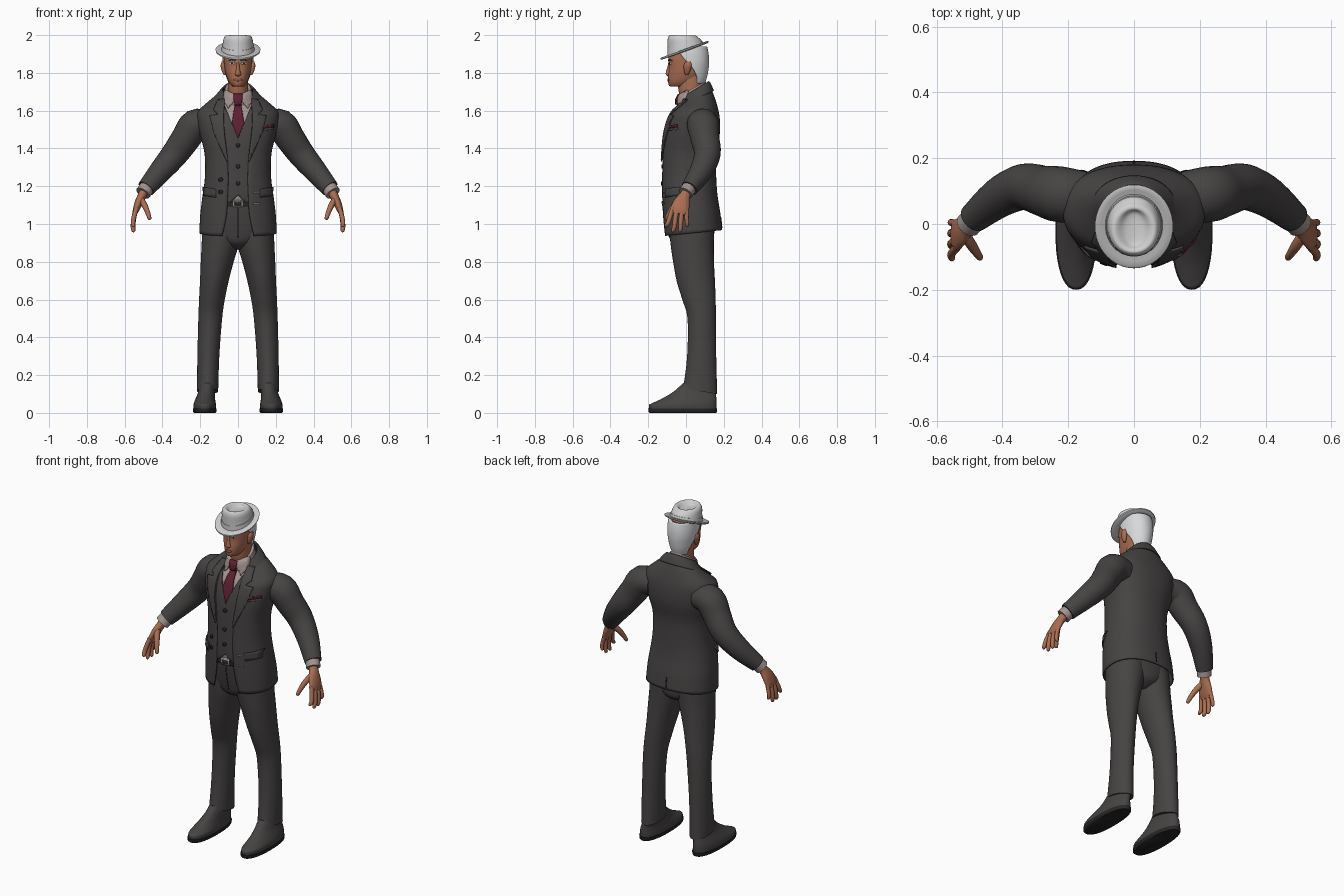
import bpy, bmesh, math
from mathutils import Vector
from mathutils.bvhtree import BVHTree

COLOURS = {"suit": (.062, .057, .056), "hat_felt": (.62, .62, .62), "skin": (.40, .155, .085),
           "tie_red": (.11, .014, .03), "shirt": (.37, .30, .28), "hair_white": (.68, .70, .71),
           "dark_leather": (.022, .02, .02), "metal": (.33, .32, .31), "lips": (.26, .075, .05)}
MATS = {}
for key, c in COLOURS.items():
    MATS[key] = bpy.data.materials.new(key)
    MATS[key].diffuse_color = (*c, 1)


def spline(rows, k):
    """Catmull-Rom refinement of a list of equal-length tuples."""
    out = []
    for i in range(len(rows) - 1):
        p = [rows[max(i - 1, 0)], rows[i], rows[i + 1], rows[min(i + 2, len(rows) - 1)]]
        for j in range(k):
            t = j / k
            out.append(tuple(.5 * (2 * b + (c - a) * t + (2 * a - 5 * b + 4 * c - d) * t * t
                                   + (3 * b - a - 3 * c + d) * t ** 3) for a, b, c, d in zip(*p)))
    return out + [rows[-1]]


def finish(name, bm, mat, mirror=False, thick=0, offset=-1):
    bmesh.ops.recalc_face_normals(bm, faces=bm.faces)
    me = bpy.data.meshes.new(name)
    bm.to_mesh(me)
    tree = BVHTree.FromBMesh(bm)
    bm.free()
    me.materials.append(MATS[mat])
    me.polygons.foreach_set("use_smooth", [True] * len(me.polygons))
    me.set_sharp_from_angle(angle=math.radians(45))
    ob = bpy.data.objects.new(name, me)
    bpy.context.collection.objects.link(ob)
    if thick:
        s = ob.modifiers.new("thickness", "SOLIDIFY")
        s.thickness, s.offset = thick, offset
    if mirror:
        ob.modifiers.new("mirror", "MIRROR")
    return tree


def skin_rings(rings, closed):
    bm = bmesh.new()
    vs = [[bm.verts.new(p) for p in r] for r in rings]
    n = len(vs[0])
    for a, b in zip(vs, vs[1:]):
        for i in range(n if closed else n - 1):
            j = (i + 1) % n
            bm.faces.new((a[i], a[j], b[j], b[i]))
    if closed:
        bm.faces.new(vs[0][::-1])
        bm.faces.new(vs[-1])
    return bm


def sec(z, yf, yb, hw, pw=2, tilt=0, cx=0, gap=0):
    """Cross-section: front y, back y, half width, roundness, tilt, centre x, half gap at the front."""
    return (cx, (yf + yb) / 2, z, hw, (yb - yf) / 2, pw, tilt, gap)


def loft_bm(rows, n=40, k=4):
    rings, is_open = [], any(r[7] for r in rows)
    for cx, cy, z, hw, hd, pw, tilt, gap in spline(rows, k):
        a = math.asin(min(1, gap / hw) ** (pw / 2)) if gap < 1 else math.radians(gap)
        ring = []
        for i in range(n + (1 if is_open else 0)):
            t = a + (2 * math.pi - 2 * a) * i / n
            s, c = math.sin(t), math.cos(t)
            dy = -hd * math.copysign(abs(c) ** (2 / pw), c)
            ring.append((cx + hw * math.copysign(abs(s) ** (2 / pw), s), cy + dy, z + tilt * dy))
        rings.append(ring)
    return skin_rings(rings, not is_open)


def loft(name, rows, mat, n=40, k=4, **kw):
    return finish(name, loft_bm(rows, n, k), mat, **kw)


def tube(name, rows, mat, n=20, k=4):
    """Limb along (x, y, z, radius in y, radius across), mirrored."""
    pts, rings = spline(rows, k), []
    for i, p in enumerate(pts):
        t = (Vector(pts[min(i + 1, len(pts) - 1)][:3]) - Vector(pts[max(i - 1, 0)][:3])).normalized()
        u = Vector((0, 1, 0))
        u = (u - t * u.dot(t)).normalized()
        v = t.cross(u)
        rings.append([Vector(p[:3]) + u * p[3] * math.cos(2 * math.pi * j / n)
                      + v * p[4] * math.sin(2 * math.pi * j / n) for j in range(n)])
    finish(name, skin_rings(rings, True), mat, mirror=True)


def plate(name, outline, tree, mat, off=.004, thick=.004, mirror=False, side=-1):
    """Thin piece with an x-z outline, laid on the surface in the tree."""
    bm = bmesh.new()
    bm.faces.new([bm.verts.new((x, 0, z)) for x, z in outline])
    for axis, step in ((0, .015), (2, .02)):
        lo, hi = min(p[axis // 2] for p in outline), max(p[axis // 2] for p in outline)
        for i in range(math.ceil(lo / step), math.floor(hi / step) + 1):
            co, no = [0, 0, 0], [0, 0, 0]
            co[axis], no[axis] = i * step, 1
            bmesh.ops.bisect_plane(bm, geom=bm.verts[:] + bm.edges[:] + bm.faces[:], plane_co=co, plane_no=no)
    for v in bm.verts:
        loc, nrm, _, _ = tree.ray_cast(Vector((v.co.x, side, v.co.z)), Vector((0, -side, 0)))
        if loc is None:
            loc, nrm, _, _ = tree.find_nearest(Vector((v.co.x, side * .1, v.co.z)))
        v.co = loc + nrm * off
    finish(name, bm, mat, mirror, thick, 0)


def disc(x, z, rx, rz):
    return [(x + rx * math.cos(i * math.pi / 6), z + rz * math.sin(i * math.pi / 6)) for i in range(12)]


def box(x0, x1, z0, z1, slant=0):
    return [(x0, z0), (x1, z0 + slant), (x1, z1 + slant), (x0, z1)]


# Jacket body, open at the front
J = [sec(.952, -.12, .192, .205, 2.3, .1, 0, .085), sec(1.05, -.126, .182, .2, 2.3, .04, 0, .062),
     sec(1.15, -.13, .167, .188, 2.3, 0, 0, .055), sec(1.25, -.13, .16, .175, 2.3, 0, 0, .052),
     sec(1.37, -.128, .16, .177, 2.3, 0, 0, .058), sec(1.47, -.12, .178, .2, 2.3, 0, 0, .07),
     sec(1.54, -.103, .18, .214, 2.3, 0, 0, .075), sec(1.595, -.08, .172, .212, 2.3, .05, 0, .075),
     sec(1.64, -.05, .155, .165, 2.2, .2, 0, .072), sec(1.675, -.03, .135, .118, 2, .45, 0, .07),
     sec(1.705, -.025, .12, .085, 2, .6, 0, .066)]
loft("jacket", J, "suit", n=56, thick=.008)
bm = loft_bm([r[:7] + (0,) for r in J], 56)
bmesh.ops.recalc_face_normals(bm, faces=bm.faces)
coat = BVHTree.FromBMesh(bm)
bm.free()
loft("jacket_collar", [sec(1.665, -.04, .148, .128, 2, .42, 0, .085), sec(1.695, -.035, .133, .1, 2, .55, 0, .08),
                       sec(1.712, -.028, .12, .083, 2, .6, 0, .07)], "suit", thick=.008)
plate("lapel", [(.068, 1.66), (.105, 1.655), (.128, 1.6), (.105, 1.578), (.148, 1.572), (.125, 1.48),
                (.058, 1.33), (.052, 1.34), (.07, 1.47), (.076, 1.56)], coat, "suit", .006, .006, True)
plate("pocket_flap", box(.115, .18, 1.14, 1.185, .01), coat, "suit", .004, .006, True)
plate("breast_pocket", box(.125, .187, 1.492, 1.503, .008), coat, "suit")
plate("pocket_square", box(.13, .185, 1.505, 1.519, .008), coat, "tie_red")
for z in (1.235, 1.17):
    plate("jacket_button", disc(-.09, z, .011, .011), coat, "dark_leather", .005, .006)
for z in (1.165, 1.105):
    plate("buttonhole", box(.08, .115, z, z + .005), coat, "metal", .003, .003)
plate("back_vent", box(-.003, .003, .98, 1.04), coat, "dark_leather", .001, .002, side=1)

# Shirt body and standing collar
inner = [sec(1.09, -.108, .14, .165, 2.3)]
inner += [(cx, cy, z, hw - .016, hd - .015, pw, tilt, 0) for cx, cy, z, hw, hd, pw, tilt, _ in J[2:9]]
inner += [sec(1.668, -.04, .115, .09, 2, .45), sec(1.69, -.042, .108, .074, 2, .55),
          sec(1.716, -.04, .104, .068, 2, .58)]
shirt = loft("shirt", inner, "shirt", n=48)
plate("shirt_collar", [(.008, 1.678), (.04, 1.692), (.066, 1.705), (.074, 1.65), (.052, 1.607), (.022, 1.645)],
      shirt, "shirt", .007, .006, True)
plate("tie", [(-.022, 1.675), (-.016, 1.632), (-.033, 1.53), (0, 1.45), (.033, 1.53), (.016, 1.632), (.022, 1.675)],
      shirt, "tie_red", .007, .008)
plate("tie_knot", [(-.023, 1.678), (-.014, 1.634), (.014, 1.634), (.023, 1.678)], shirt, "tie_red", .012, .008)

# Waistcoat
plate("waistcoat", [(0, 1.155), (.04, 1.115), (.1, 1.135), (.1, 1.6), (.07, 1.62), (0, 1.46)],
      shirt, "suit", .007, .008, True)
for z in (1.415, 1.305, 1.215):
    plate("waistcoat_button", disc(0, z, .011, .011), shirt, "dark_leather", .013, .006)

# Sleeves, cuffs and hands
tube("sleeve", [(.15, .085, 1.53, .075, .07), (.225, .09, 1.525, .085, .083), (.275, .1, 1.455, .077, .078),
                (.335, .113, 1.37, .07, .071), (.41, .08, 1.28, .061, .061), (.487, .018, 1.188, .045, .048)], "suit", 28)
tube("shirt_cuff", [(.47, .03, 1.21, .038, .04), (.503, -.002, 1.163, .039, .041)], "shirt", 24, 1)
tube("palm", [(.49, .012, 1.185, .027, .025), (.508, -.006, 1.15, .029, .023), (.525, -.022, 1.115, .043, .021),
              (.54, -.034, 1.075, .049, .017), (.547, -.038, 1.052, .042, .011)], "skin")
for i, name in enumerate(("index_finger", "middle_finger", "ring_finger", "little_finger")):
    y0, y1 = -.07 + .024 * i, -.105 + .037 * i
    z1, r = (.985, .957, .957, .985)[i], (.0125, .013, .0125, .011)[i]
    tube(name, [(.537, y0, 1.085, r, r), (.55, .6 * y0 + .4 * y1, 1.04, r, r),
                (.556, .3 * y0 + .7 * y1, .3 * 1.06 + .7 * z1, r * .95, r * .95),
                (.553, y1, z1 + .006, r * .75, r * .75), (.552, y1, z1, r * .3, r * .3)], "skin", 12, 3)
tube("thumb", [(.517, -.028, 1.135, .018, .016), (.495, -.062, 1.1, .017, .016), (.478, -.088, 1.06, .013, .013),
               (.468, -.102, 1.03, .01, .01), (.466, -.105, 1.024, .004, .004)], "skin", 12, 3)

# Trousers and belt
loft("trouser_leg", [sec(.115, -.015, .165, .056, 2, -.17, .161), sec(.3, .006, .16, .058, 1.9, 0, .157),
                     sec(.5, .008, .158, .063, 1.9, 0, .147), sec(.6, -.02, .157, .068, 1.9, 0, .138),
                     sec(.7, -.05, .153, .076, 1.9, 0, .125), sec(.8, -.068, .148, .087, 2, 0, .11),
                     sec(.88, -.08, .147, .097, 2, 0, .096), sec(.97, -.088, .147, .103, 2, 0, .085),
                     sec(1.08, -.09, .14, .1, 2, 0, .07)], "suit", mirror=True)
hips = loft("trouser_hips", [sec(.865, -.02, .09, .05), sec(.9, -.075, .14, .12), sec(.96, -.095, .15, .17, 2.3),
                             sec(1.05, -.112, .15, .17, 2.3), sec(1.125, -.119, .14, .165, 2.3)], "suit")
plate("belt", box(-.085, .085, 1.092, 1.128), hips, "dark_leather", .003)
plate("belt_buckle", box(-.027, .027, 1.09, 1.13), hips, "metal", .007)
plate("buckle_hole", box(-.017, .017, 1.1, 1.12), hips, "dark_leather", .009)
plate("fly_seam", box(-.002, .002, .93, 1.085), hips, "dark_leather", .001, .002)

# Shoes
loft("shoe_sole", [sec(0, -.192, .16, .056, 2.3, 0, .176), sec(.006, -.199, .164, .062, 2.3, 0, .176),
                   sec(.022, -.2, .165, .063, 2.3, 0, .176)], "dark_leather", k=1, mirror=True)
loft("shoe", [sec(.02, -.194, .16, .059, 2.3, 0, .176), sec(.042, -.196, .162, .06, 2.2, 0, .176),
              sec(.06, -.175, .162, .056, 2.1, .04, .175), sec(.082, -.12, .16, .05, 2, .02, .172),
              sec(.11, -.062, .158, .045, 2, -.05, .166), sec(.15, -.015, .15, .042, 2, -.1, .162)],
     "suit", mirror=True)

# Head, neck and face
loft("neck", [sec(1.62, -.02, .09, .055), sec(1.69, -.036, .09, .054), sec(1.75, -.045, .095, .054),
              sec(1.8, -.04, .1, .054)], "skin")
face = loft("head", [sec(1.727, -.078, .0, .022), sec(1.733, -.09, .03, .034), sec(1.755, -.095, .06, .05, 2.1),
                     sec(1.79, -.094, .09, .063, 2.2), sec(1.83, -.09, .1, .071, 2.2), sec(1.88, -.092, .106, .075, 2.2),
                     sec(1.93, -.08, .106, .074, 2.1)], "skin", n=48)
loft("nose", [sec(1.782, -.097, -.07, .01), sec(1.79, -.106, -.07, .017), sec(1.802, -.107, -.07, .014),
              sec(1.83, -.099, -.07, .009), sec(1.86, -.092, -.07, .008)], "skin", 16)
loft("ear", [sec(1.79, -.004, .012, .006, 2, 0, .07), sec(1.81, -.01, .022, .011, 2, 0, .075),
             sec(1.84, -.012, .03, .013, 2, 0, .079), sec(1.86, -.002, .024, .006, 2, 0, .08)],
     "skin", 16, mirror=True)
plate("eye", disc(.03, 1.85, .014, .0055), face, "hair_white", .001, .003, True)
plate("iris", disc(.03, 1.85, .005, .005), face, "dark_leather", .0025, .002, True)
plate("eyebrow", [(.012, 1.863), (.035, 1.868), (.052, 1.862), (.035, 1.874), (.012, 1.87)],
      face, "dark_leather", .002, .003, True)
plate("lips", disc(0, 1.763, .022, .0075), face, "lips", .002, .004)

# Hair round the sides and back; the gap is an angle in degrees here
loft("hair", [sec(1.745, -.05, .1, .056, 2, 0, 0, 118), sec(1.78, -.06, .112, .068, 2, 0, 0, 112),
              sec(1.825, -.075, .12, .078, 2, 0, 0, 97), sec(1.86, -.085, .122, .082, 2.1, 0, 0, 82),
              sec(1.9, -.09, .12, .083, 2.1, 0, 0, 66), sec(1.94, -.085, .112, .08, 2.1, 0, 0, 60)],
     "hair_white", thick=.016)

# Hat: tilted brim, band, tapered crown with a sunken top
loft("hat_brim", [sec(1.914, -.09, .085, .078, 2, .36), sec(1.914, -.13, .116, .112, 2, .36),
                  sec(1.92, -.134, .119, .118, 2, .36), sec(1.926, -.13, .116, .115, 2, .36),
                  sec(1.924, -.098, .09, .084, 2, .36)], "hat_felt", n=48, k=2)
loft("hat_band", [sec(1.918, -.099, .093, .088, 2, .34), sec(1.944, -.099, .086, .085, 2, .28)],
     "hat_felt", n=48, k=1)
loft("hat_crown", [sec(1.92, -.097, .09, .086, 2, .34), sec(1.955, -.097, .08, .081, 2, .22),
                   sec(1.982, -.097, .066, .076, 2.1, .06), sec(1.997, -.088, .056, .066, 2.1, -.02),
                   sec(1.996, -.076, .045, .052), sec(1.981, -.064, .036, .03), sec(1.976, -.04, .015, .006)],
     "hat_felt", n=48, k=3)
